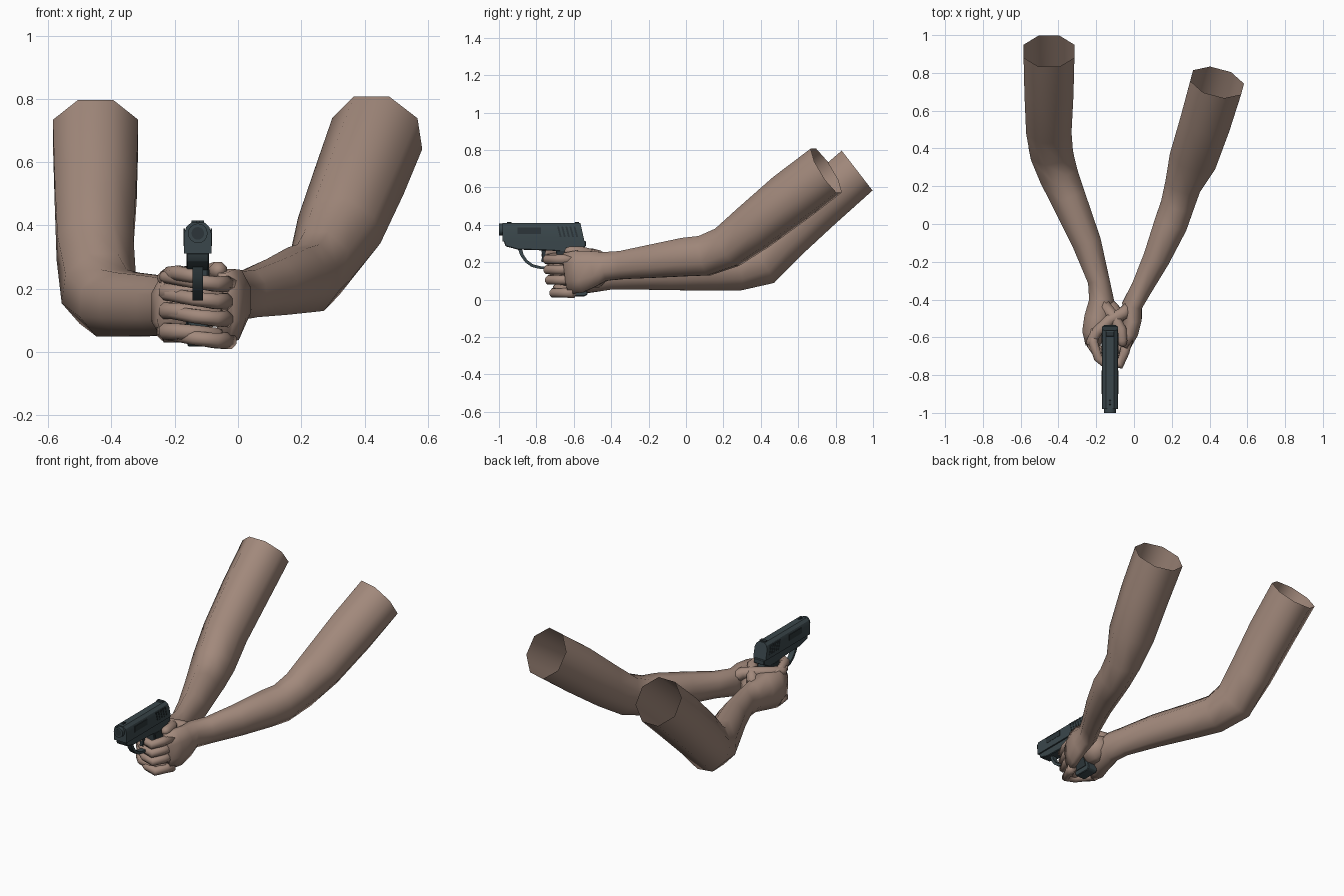
import bpy, bmesh, math
from mathutils import Vector

cube = bpy.data.objects.get("Cube")
if cube:
    bpy.data.objects.remove(cube, do_unlink=True)


def material(name, rgb):
    m = bpy.data.materials.new(name)
    m.use_nodes = True
    m.diffuse_color = (*rgb, 1)
    bsdf = next(n for n in m.node_tree.nodes if n.type == 'BSDF_PRINCIPLED')
    bsdf.inputs["Base Color"].default_value = (*rgb, 1)
    return m


SKIN = material("skin", (0.36, 0.25, 0.2))
STEEL = material("blue_grey_steel", (0.042, 0.062, 0.07))
DARK = material("dark_grip", (0.025, 0.036, 0.041))
GX = -0.127  # centre plane of the pistol


def finish(name, bm, mat, angle=None):
    bmesh.ops.recalc_face_normals(bm, faces=bm.faces)
    me = bpy.data.meshes.new(name)
    bm.to_mesh(me)
    bm.free()
    me.materials.append(mat)
    ob = bpy.data.objects.new(name, me)
    bpy.context.collection.objects.link(ob)
    bpy.ops.object.select_all(action='DESELECT')
    ob.select_set(True)
    bpy.context.view_layer.objects.active = ob
    if angle:
        bpy.ops.object.shade_smooth_by_angle(angle=math.radians(angle))
    else:
        bpy.ops.object.shade_smooth()
    return ob


def tube(name, path, mat=SKIN, sides=8, open_start=False, start_dir=None):
    """Loft oval rings (x, y, z, side radius, up radius) along a path."""
    bm = bmesh.new()
    pts = [Vector(p[:3]) for p in path]
    rings = []
    for i, p in enumerate(path):
        t = pts[min(i + 1, len(pts) - 1)] - pts[max(i - 1, 0)]
        if i == 0 and start_dir:
            t = Vector(start_dir)
        t.normalize()
        side = t.cross(Vector((0, 0, 1))).normalized()
        up = side.cross(t)
        ring = []
        for k in range(sides):
            a = 2 * math.pi * (k + 0.5) / sides
            ring.append(bm.verts.new(pts[i] + side * math.cos(a) * p[3] * 1.04
                                     + up * math.sin(a) * p[4] * 1.04))
        rings.append(ring)
    for a, b in zip(rings, rings[1:]):
        for k in range(sides):
            j = (k + 1) % sides
            bm.faces.new((a[k], a[j], b[j], b[k]))
    bm.faces.new(rings[-1])
    if not open_start:
        bm.faces.new(rings[0][::-1])
    return finish(name, bm, mat)


def finger(name, points, r):
    """Tapered finger with a rounded tip."""
    path = [(*p, r * (1 - 0.06 * i), r * (1 - 0.06 * i)) for i, p in enumerate(points)]
    end, prev = Vector(points[-1]), Vector(points[-2])
    d = (end - prev).normalized()
    path.append((*(end + d * r * 0.6), r * 0.6, r * 0.6))
    path.append((*(end + d * r * 0.85), r * 0.2, r * 0.2))
    return tube(name, path)


def plate(name, profile, width, mat=STEEL, x=GX, bevel=0.004):
    """Extrude a side profile (y, z) to a width along x."""
    bm = bmesh.new()
    f = bm.faces.new([bm.verts.new((x - width / 2, y, z)) for y, z in profile])
    g = bmesh.ops.extrude_face_region(bm, geom=[f])
    bmesh.ops.translate(bm, vec=(width, 0, 0),
                        verts=[v for v in g["geom"] if isinstance(v, bmesh.types.BMVert)])
    if bevel:
        bmesh.ops.bevel(bm, geom=bm.edges[:], offset=bevel, segments=1, affect='EDGES')
    return finish(name, bm, mat, 30)


def rod(name, y0, y1, z, r, mat):
    bm = bmesh.new()
    bmesh.ops.create_cone(bm, cap_ends=True, segments=16, radius1=r, radius2=r, depth=y1 - y0)
    for v in bm.verts:
        v.co = Vector((GX + v.co.x, (y0 + y1) / 2 + v.co.z, z + v.co.y))
    return finish(name, bm, mat, 30)


# Arms: open at the shoulder end, running through the elbow into the palm
tube("right_arm", [
    (-0.45, 0.915, 0.69, .14, .14), (-0.45, 0.72, 0.52, .135, .143),
    (-0.452, 0.52, 0.33, .125, .138), (-0.44, 0.39, 0.20, .118, .138),
    (-0.40, 0.26, 0.155, .108, .112), (-0.35, 0.14, 0.15, .098, .105),
    (-0.25, -0.10, 0.145, .08, .098), (-0.187, -0.30, 0.14, .06, .088),
    (-0.172, -0.40, 0.14, .068, .09), (-0.185, -0.50, 0.145, .082, .11),
    (-0.21, -0.58, 0.14, .068, .115), (-0.222, -0.645, 0.135, .036, .10)],
    open_start=True, start_dir=(0, -.79, -.61))
tube("left_arm", [
    (0.44, 0.75, 0.69, .145, .143), (0.385, 0.56, 0.545, .14, .143),
    (0.32, 0.36, 0.385, .132, .13), (0.265, 0.22, 0.28, .1, .118),
    (0.23, 0.10, 0.235, .092, .112), (0.195, 0.0, 0.228, .092, .107),
    (0.12, -0.18, 0.205, .074, .092), (0.04, -0.34, 0.185, .058, .078),
    (-0.01, -0.43, 0.178, .056, .08), (-0.007, -0.50, 0.165, .05, .1),
    (-0.02, -0.57, 0.15, .046, .118), (-0.045, -0.64, 0.14, .032, .115)],
    open_start=True, start_dir=(-.22, -.83, -.52))

# Fingers of the two hands, layered around the grip
names = ("index", "middle", "ring", "little")
for n, z, reach in zip(names, (.215, .16, .105, .036), (0, .004, .012, .035)):
    finger("left_" + n + "_finger", [
        (-.03, -.60, z), (-.05, -.68 + reach, z), (-.075, -.745 + reach, z),
        (-.135, -.735 + reach, z + .008), (-.195, -.69 + reach, z + .018),
        (-.225, -.65 + reach, z + .022)], .028)
for n, z in zip(names[1:], (.19, .13, .065)):
    finger("right_" + n + "_finger", [
        (-.23, -.58, z), (-.225, -.64, z), (-.185, -.685, z),
        (-.12, -.69, z - .005), (-.07, -.65, z - .01)], .029)
finger("right_index_finger", [
    (-.215, -.56, .225), (-.215, -.63, .245), (-.19, -.71, .25), (-.14, -.75, .24)], .027)

# Thumbs and the web of the hand behind the grip
finger("left_thumb", [
    (-.01, -.43, .205), (-.06, -.475, .232), (-.13, -.51, .243),
    (-.195, -.57, .24), (-.225, -.62, .235)], .036)
finger("right_thumb", [
    (-.16, -.43, .2), (-.11, -.49, .235), (-.068, -.56, .255), (-.062, -.62, .258)], .034)
tube("palm_web", [(-.15, -.43, .16, .05, .05), (-.12, -.48, .15, .07, .09),
                  (-.12, -.53, .15, .07, .09), (-.12, -.56, .15, .05, .07)])

# Slide: rounded cross-section with a slanted rear end
bm = bmesh.new()
half = [(.043, .312), (.043, .375), (.036, .396), (.02, .41)]
section = half + [(-x, z) for x, z in reversed(half)]
f = bm.faces.new([bm.verts.new((GX + x, -.98, z)) for x, z in section])
g = bmesh.ops.extrude_face_region(bm, geom=[f])
for v in [e for e in g["geom"] if isinstance(e, bmesh.types.BMVert)]:
    v.co.y = -.543 - (v.co.z - .312) * .22
finish("slide", bm, STEEL, 30)

# Slide details on both sides
for s in (-1, 1):
    for i in range(5):
        y = -.675 + i * .022
        plate("slide_serration", [(y, .335), (y + .01, .335), (y - .004, .39), (y - .014, .39)],
              .005, DARK, GX + s * .0425, 0)
    plate("ejection_panel", [(-.90, .35), (-.775, .35), (-.775, .385), (-.90, .385)],
          .004, DARK, GX + s * .0425, 0)
    plate("grip_panel", [(-.69, .26), (-.605, .26), (-.55, .05), (-.635, .05)],
          .008, DARK, GX + s * .033, 0)
rod("muzzle_ring", -1.0, -.96, .375, .031, STEEL)
rod("muzzle_bore", -1.001, -.99, .375, .02, DARK)
plate("front_sight", [(-.96, .405), (-.93, .405), (-.935, .416), (-.955, .416)], .012, DARK, bevel=0)
plate("rear_sight", [(-.6, .405), (-.57, .405), (-.572, .416), (-.592, .416)], .04, DARK, bevel=0)

# Frame, raked grip, trigger and its guard
plate("frame", [(-.975, .314), (-.965, .285), (-.9, .268), (-.72, .262), (-.6, .25),
                (-.535, .285), (-.535, .314)], .072)
plate("grip", [(-.70, .28), (-.575, .28), (-.525, .03), (-.54, .018), (-.64, .018), (-.655, .05)], .066)
plate("trigger", [(-.775, .27), (-.75, .27), (-.752, .235), (-.765, .2), (-.775, .205), (-.768, .235)],
      .02, DARK, bevel=0)
outer = [(-.90, .275), (-.885, .235), (-.86, .2), (-.825, .175), (-.775, .163), (-.69, .163)]
inner = [(-.69, .178), (-.775, .178), (-.818, .189), (-.848, .211), (-.868, .24), (-.878, .275)]
plate("trigger_guard", outer + inner, .032, bevel=0)
